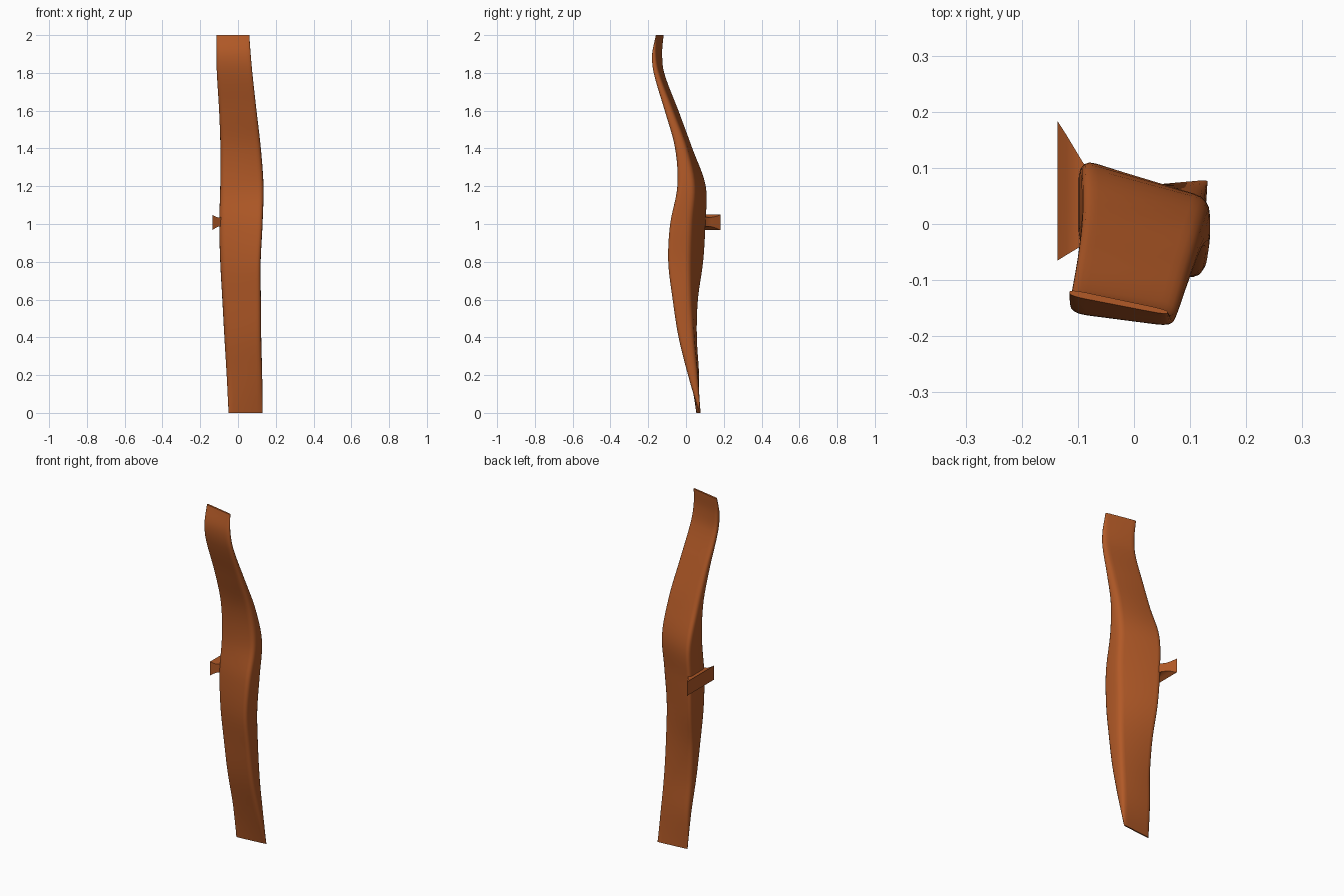
import bpy, bmesh
from mathutils import Vector

if "Cube" in bpy.data.objects:
    bpy.data.objects.remove(bpy.data.objects["Cube"])

wood = bpy.data.materials.new("warm brown")
wood.diffuse_color = (0.44, 0.10, 0.02, 1)
wood.use_nodes = True
wood.node_tree.nodes["Principled BSDF"].inputs["Base Color"].default_value = wood.diffuse_color

# z, left x, right x, y at front-left, front-right, back-right, back-left
SECTIONS = [
    (0.0, -.050, .131, .053, .072, .079, .061),
    (0.2, -.060, .128, .025, .008, .062, .070),
    (0.4, -.072, .123, -.010, -.044, .042, .060),
    (0.6, -.083, .121, -.030, -.076, .028, .068),
    (0.8, -.094, .120, -.045, -.100, .022, .098),
    (1.0, -.099, .130, -.045, -.089, .030, .110),
    (1.2, -.094, .135, -.032, -.048, .045, .111),
    (1.4, -.093, .121, -.043, -.060, .005, .038),
    (1.6, -.100, .098, -.090, -.116, -.068, -.036),
    (1.8, -.112, .076, -.148, -.174, -.142, -.112),
    (1.9, -.114, .067, -.158, -.182, -.158, -.122),
    (2.0, -.115, .060, -.128, -.162, -.153, -.116),
]


def spline(i, t):
    """Smooth interpolation of section i to i+1."""
    s = SECTIONS
    n = len(s) - 1
    a, b = s[i], s[i + 1]
    p, q = s[max(i - 1, 0)], s[min(i + 2, n)]
    h = b[0] - a[0]
    out = [a[0] + h * t]
    for k in range(1, 7):
        m0 = (b[k] - p[k]) / (b[0] - p[0]) * h
        m1 = (q[k] - a[k]) / (q[0] - a[0]) * h
        out.append((2*t**3 - 3*t**2 + 1) * a[k] + (t**3 - 2*t**2 + t) * m0
                   + (3*t**2 - 2*t**3) * b[k] + (t**3 - t**2) * m1)
    return out


def rounded(corners, radius, steps=5):
    """Closed outline with rounded corners."""
    pts = []
    for i, c in enumerate(corners):
        before, after = corners[i - 1] - c, corners[(i + 1) % 4] - c
        a = c + before.normalized() * min(radius, before.length * .42)
        b = c + after.normalized() * min(radius, after.length * .42)
        for k in range(steps):
            t = k / (steps - 1)
            pts.append(a * (1 - t)**2 + c * 2 * t * (1 - t) + b * t * t)
    return pts


def loft(name, rings):
    bm = bmesh.new()
    loops = [[bm.verts.new(p) for p in r] for r in rings]
    for lo, hi in zip(loops, loops[1:]):
        for j in range(len(lo)):
            k = (j + 1) % len(lo)
            bm.faces.new((lo[j], lo[k], hi[k], hi[j]))
    bm.faces.new(loops[0][::-1])
    bm.faces.new(loops[-1])
    bmesh.ops.recalc_face_normals(bm, faces=bm.faces)
    me = bpy.data.meshes.new(name)
    bm.to_mesh(me)
    bm.free()
    me.materials.append(wood)
    ob = bpy.data.objects.new(name, me)
    bpy.context.collection.objects.link(ob)
    bpy.ops.object.select_all(action='DESELECT')
    ob.select_set(True)
    bpy.context.view_layer.objects.active = ob
    bpy.ops.object.shade_smooth_by_angle(angle=0.8)


# curved limb, lofted upward with rounded edges
rings = []
last = len(SECTIONS) - 1
for i in range(last):
    for k in range(6 if i < last - 1 else 7):
        z, xl, xr, fl, fr, br, bl = spline(i, k / 6)
        quad = [Vector((xl, fl, z)), Vector((xr, fr, z)),
                Vector((xr, br, z)), Vector((xl, bl, z))]
        rings.append(rounded(quad, .03))
loft("curved_limb", rings)

# flared side rest: x, front y, back y, bottom z, top z
rest = []
for x, y0, y1, z0, z1 in [(-.06, -.02, .085, .985, 1.04),
                          (-.09, -.037, .108, .987, 1.036),
                          (-.105, -.046, .133, .986, 1.035),
                          (-.12, -.055, .158, .979, 1.040),
                          (-.136, -.065, .183, .967, 1.049)]:
    rest.append([(x, y0, z0), (x, y1, z0), (x, y1, z1), (x, y0, z1)])
loft("side_rest", rest)
